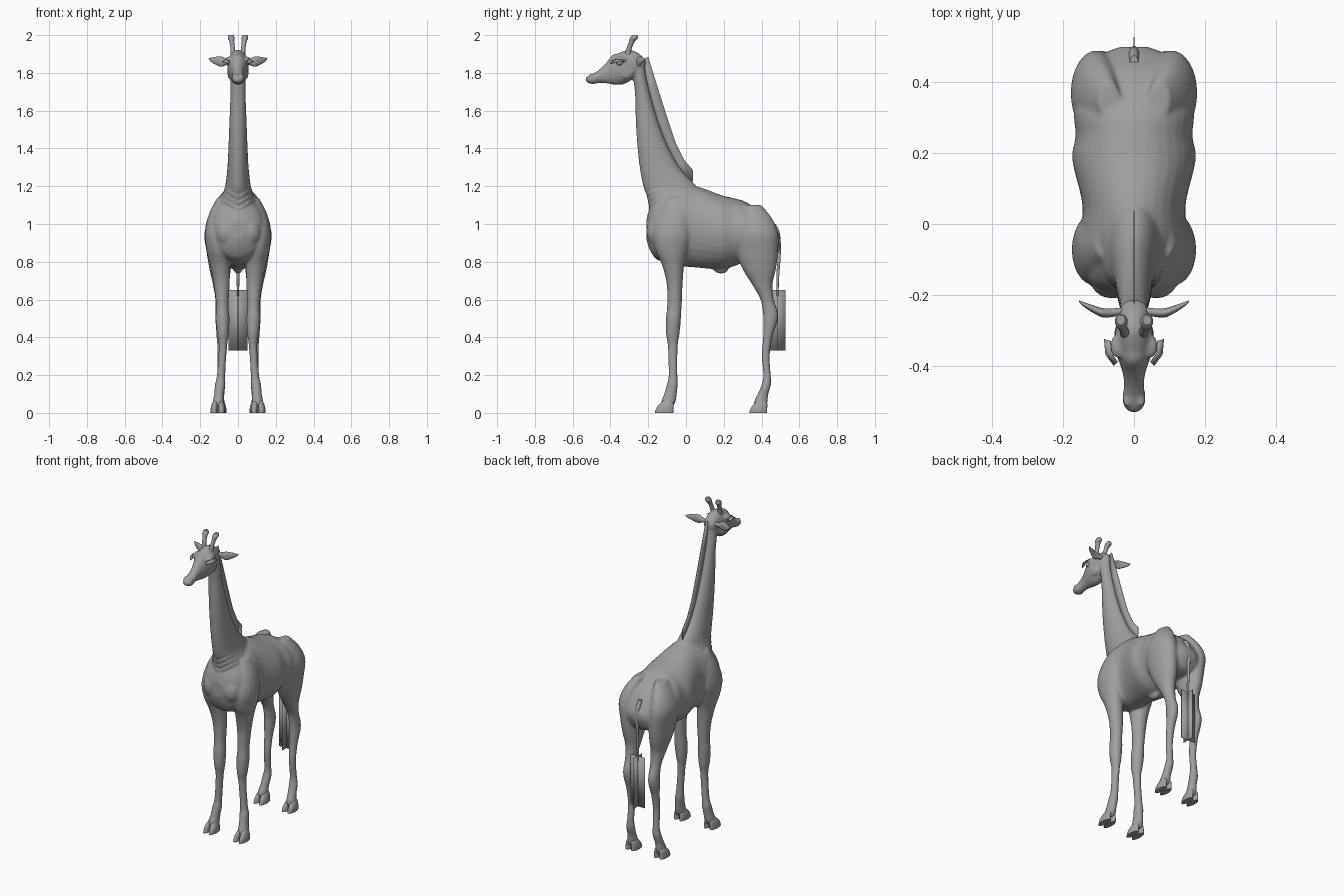
import bpy
import bmesh
import math
from mathutils import Vector, Matrix

if "Cube" in bpy.data.objects:
    bpy.data.objects.remove(bpy.data.objects["Cube"], do_unlink=True)

grey = bpy.data.materials.new("plain grey")
grey.use_nodes = True
tone = (0.35, 0.35, 0.35, 1)
grey.diffuse_color = tone
grey.node_tree.nodes["Principled BSDF"].inputs["Base Color"].default_value = tone


def smooth_rows(rows, steps):
    """Fill in a smooth curve between the given cross-sections."""
    rows = [tuple(r) + (0,) * (5 - len(r)) for r in rows]
    result = []
    last = len(rows) - 1
    for i in range(last):
        a, b, c, d = (rows[max(0, min(last, i + k))] for k in (-1, 0, 1, 2))
        for s in range(steps):
            t = s / steps
            result.append([
                q + t * (r - p) / 2 + t * t * (p - 2.5 * q + 2 * r - d_ / 2)
                + t ** 3 * (1.5 * (q - r) + (d_ - p) / 2)
                for p, q, r, d_ in zip(a, b, c, d)])
    result.append(list(rows[-1]))
    return result


def loft(bm, rows, axis, side=1, steps=5, sides=32):
    """Skin elliptical rows of (station, low, high, half width, offset)."""
    rings = []
    for station, low, high, half, offset in smooth_rows(rows, steps):
        ring = []
        for k in range(sides):
            angle = math.tau * k / sides
            across = offset + max(half, 0.001) * math.cos(angle)
            along = (low + high) / 2 + (high - low) / 2 * math.sin(angle)
            point = {"x": (station, across, along),
                     "y": (across, station, along),
                     "z": (across, along, station)}[axis]
            ring.append(bm.verts.new((side * point[0], point[1], point[2])))
        rings.append(ring)
    for lower, upper in zip(rings, rings[1:]):
        for k in range(sides):
            n = (k + 1) % sides
            bm.faces.new((lower[k], lower[n], upper[n], upper[k]))
    bm.faces.new(rings[0])
    bm.faces.new(rings[-1])
    return [v for ring in rings for v in ring]


def ball(bm, centre, radii):
    matrix = Matrix.Translation(centre) @ Matrix.Diagonal((*radii, 1))
    bmesh.ops.create_icosphere(bm, subdivisions=3, radius=1, matrix=matrix)


def finish(name, bm, angle=40):
    bmesh.ops.recalc_face_normals(bm, faces=bm.faces)
    mesh = bpy.data.meshes.new(name)
    bm.to_mesh(mesh)
    bm.free()
    mesh.materials.append(grey)
    obj = bpy.data.objects.new(name, mesh)
    bpy.context.collection.objects.link(obj)
    bpy.ops.object.select_all(action="DESELECT")
    obj.select_set(True)
    bpy.context.view_layer.objects.active = obj
    bpy.ops.object.shade_smooth_by_angle(angle=math.radians(angle))
    return obj


def loft_part(name, rows, axis, side=1):
    bm = bmesh.new()
    loft(bm, rows, axis, side)
    return finish(name, bm)


def plate(name, edge_a, edge_b, thickness=0.004):
    """Thin sheet stretched between two edges."""
    bm = bmesh.new()
    a = [bm.verts.new(p) for p in edge_a]
    b = [bm.verts.new(p) for p in edge_b]
    for i in range(len(a) - 1):
        bm.faces.new((a[i], a[i + 1], b[i + 1], b[i]))
    obj = finish(name, bm, 20)
    solid = obj.modifiers.new("thickness", "SOLIDIFY")
    solid.thickness = thickness
    solid.offset = 0


# Cross-sections of the main masses
torso = [(-.21, .92, 1.02, .04), (-.19, .86, 1.08, .09), (-.15, .81, 1.13, .135),
         (-.05, .78, 1.19, .155), (.05, .77, 1.2, .145), (.18, .76, 1.155, .174),
         (.25, .775, 1.137, .165), (.32, .8, 1.115, .17), (.42, .8, 1.045, .155),
         (.47, .82, .98, .11), (.5, .88, .93, .04)]
neck = [(1, -.21, .08, .11), (1.08, -.195, .09, .115), (1.14, -.205, .09, .09),
        (1.2, -.226, .055, .068), (1.3, -.245, -.035, .056), (1.42, -.258, -.1, .05),
        (1.55, -.266, -.15, .045), (1.69, -.27, -.19, .04), (1.78, -.28, -.21, .04),
        (1.85, -.285, -.22, .036), (1.88, -.28, -.235, .025)]
head = [(-.532, 1.757, 1.775, .012), (-.515, 1.745, 1.786, .028), (-.49, 1.741, 1.797, .033),
        (-.455, 1.747, 1.822, .028), (-.42, 1.744, 1.857, .032), (-.39, 1.739, 1.894, .042),
        (-.36, 1.737, 1.904, .052), (-.33, 1.74, 1.916, .056), (-.3, 1.755, 1.923, .052),
        (-.26, 1.78, 1.91, .045), (-.23, 1.81, 1.885, .036), (-.215, 1.835, 1.865, .015)]
front_leg = [(.03, -.13, -.07, .03, .105), (.06, -.13, -.055, .03, .104),
             (.1, -.116, -.049, .026, .1), (.15, -.102, -.043, .027, .095),
             (.2, -.092, -.045, .022, .09), (.35, -.096, -.044, .022, .08),
             (.42, -.106, -.034, .031, .08), (.5, -.106, -.027, .037, .082),
             (.57, -.1, -.023, .033, .083), (.68, -.102, -.018, .042, .086),
             (.78, -.126, -.01, .052, .095), (.86, -.16, .01, .06, .106),
             (.95, -.172, .03, .062, .113), (1.05, -.14, .02, .05, .105),
             (1.14, -.1, 0, .03, .08)]
hind_leg = [(.03, .365, .425, .028, .1), (.06, .36, .432, .028, .1),
            (.1, .38, .436, .025, .097), (.15, .4, .45, .026, .093),
            (.2, .409, .449, .021, .09), (.3, .401, .443, .021, .088),
            (.4, .408, .457, .025, .088), (.48, .409, .483, .031, .088),
            (.53, .407, .487, .031, .088), (.6, .394, .465, .032, .088),
            (.68, .35, .458, .043, .09), (.76, .3, .476, .056, .095),
            (.85, .265, .487, .066, .1), (.95, .25, .487, .071, .107),
            (1.03, .27, .455, .055, .095), (1.1, .3, .4, .03, .07)]

# Body skin: torso, neck, head and legs fused into one surface
body = bmesh.new()
loft(body, torso, "y")
loft(body, head, "y")
for vert in loft(body, neck, "z", steps=8, sides=48):
    # Skin folds across the base of the neck
    level = vert.co.z - 0.6 * abs(vert.co.x)
    if vert.co.y < -0.08 and 1.04 < level < 1.16:
        vert.co.y -= 0.007 * math.sin(math.tau * (level - 1.04) / 0.03)
for side in (1, -1):
    loft(body, front_leg, "z", side)
    loft(body, hind_leg, "z", side)
    # Brow, cheek and nostril swellings
    ball(body, (side * .046, -.345, 1.872), (.022, .034, .014))
    ball(body, (side * .04, -.315, 1.8), (.016, .04, .035))
    ball(body, (side * .02, -.5, 1.785), (.012, .018, .01))
    # Breast muscle
    ball(body, (side * .065, -.15, .96), (.06, .06, .08))
ball(body, (0, .185, .765), (.025, .04, .028))
skin = finish("body", body)
remesh = skin.modifiers.new("fuse", "REMESH")
remesh.mode = "VOXEL"
remesh.voxel_size = 0.0075
remesh.use_smooth_shade = True
relax = skin.modifiers.new("relax", "SMOOTH")
relax.factor = 0.5
relax.iterations = 4

# Paired parts
horn = [(1.89, -.325, -.295, .015, .024), (1.93, -.315, -.287, .012, .028),
        (1.965, -.302, -.272, .013, .033), (1.985, -.297, -.254, .018, .036),
        (2, -.285, -.258, .012, .037)]
ear = [(.03, 1.85, 1.87, .01, -.245), (.06, 1.842, 1.875, .012, -.25),
       (.09, 1.833, 1.887, .013, -.25), (.12, 1.845, 1.885, .01, -.238),
       (.145, 1.86, 1.88, .006, -.225), (.155, 1.873, 1.877, .002, -.218)]
for side, label in ((1, "left"), (-1, "right")):
    loft_part(label + "_horn", horn, "z", side)
    loft_part(label + "_ear", ear, "x", side)
    eye = bmesh.new()
    ball(eye, (side * .049, -.352, 1.855), (.015, .018, .016))
    finish(label + "_eye", eye)
    lash_root = [(.046, -.39, 1.864), (.064, -.365, 1.87), (.066, -.33, 1.868)]
    lash_tip = [(.056, -.4, 1.85), (.08, -.368, 1.857), (.084, -.325, 1.86)]
    plate(label + "_lashes", *[[(side * x, y, z) for x, y, z in edge]
                               for edge in (lash_root, lash_tip)], thickness=0.003)
    # Cloven hooves, two toes on each foot
    for foot, toe_y, heel_y, middle in (("front", -.165, -.066, .106), ("hind", .335, .43, .1)):
        for toe, shift in (("outer", .0195), ("inner", -.0195)):
            rows = [(0, toe_y, heel_y, .019, middle + shift),
                    (.025, toe_y + .008, heel_y, .0185, middle + shift),
                    (.05, toe_y + .028, heel_y, .016, middle + shift * .8),
                    (.065, toe_y + .045, heel_y - .01, .01, middle + shift * .7)]
            loft_part(f"{label}_{foot}_{toe}_hoof", rows, "z", side)

# Mane sheet along the back of the neck
mane_outer = [(-.2, 1.885), (-.155, 1.74), (-.1, 1.565), (-.055, 1.43), (-.01, 1.34), (.037, 1.285)]
mane_inner = [(-.235, 1.87), (-.2, 1.69), (-.16, 1.55), (-.11, 1.42), (-.05, 1.3), (.035, 1.2)]
plate("mane", *[[(0, y, z) for y, z in edge] for edge in (mane_outer, mane_inner)])

# Tail with a tuft of two crossed sheets
tail = [(.62, .479, .491, .006), (.7, .478, .492, .007), (.85, .482, .502, .009),
        (.95, .468, .497, .014), (1, .44, .475, .012)]
loft_part("tail", tail, "z")
top, bottom, centre = .65, .33, .486
for name, reach in (("tuft_lengthwise", Vector((0, .041, 0))), ("tuft_crosswise", Vector((.05, 0, 0)))):
    plate(name, *[[Vector((0, centre, z)) + reach * s for s in (-1, 1)] for z in (bottom, top)],
          thickness=0.003)
